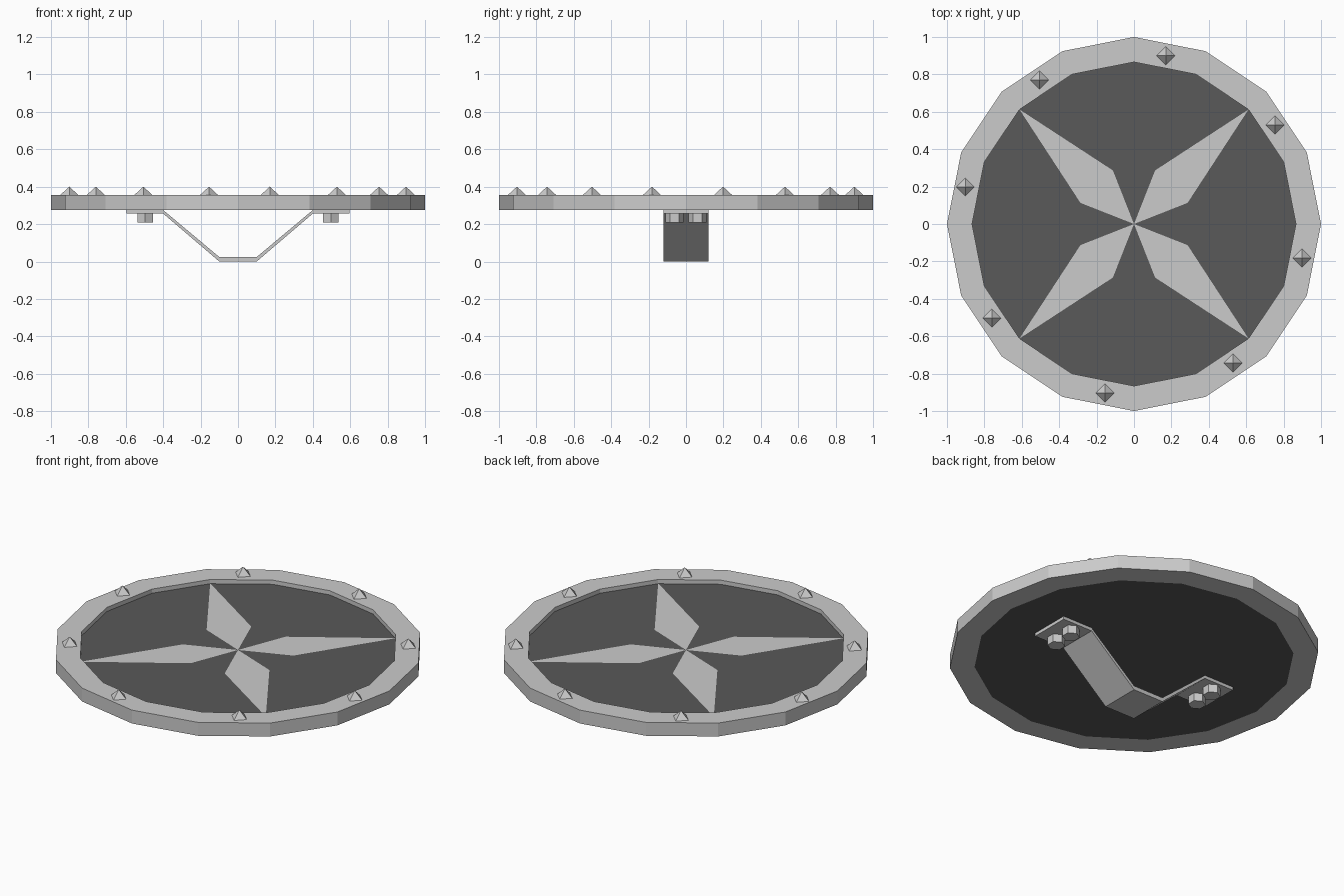
import bpy, bmesh
from math import cos, sin, pi

if "Cube" in bpy.data.objects:
    bpy.data.objects.remove(bpy.data.objects["Cube"])


def material(name, grey):
    m = bpy.data.materials.new(name)
    m.use_nodes = True
    colour = (grey, grey, grey, 1)
    m.diffuse_color = colour
    m.node_tree.nodes["Principled BSDF"].inputs["Base Color"].default_value = colour
    return m


STEEL = material("light steel", 0.6)
DARK = material("dark panel", 0.1)


def finish(name, bm, mat):
    bmesh.ops.recalc_face_normals(bm, faces=bm.faces)
    mesh = bpy.data.meshes.new(name)
    bm.to_mesh(mesh)
    bm.free()
    mesh.materials.append(mat)
    obj = bpy.data.objects.new(name, mesh)
    bpy.context.collection.objects.link(obj)
    return obj


def cone(name, mat, sides, r_low, r_high, low, high, x=0, y=0, turn=0):
    """Prism, cone or pyramid with its first corner at the angle turn."""
    bm = bmesh.new()
    def loop(r, z):
        return [bm.verts.new((x + r * cos(turn + 2 * pi * i / sides),
                              y + r * sin(turn + 2 * pi * i / sides), z))
                for i in range(sides)]
    base = loop(r_low, low)
    top = loop(r_high, high) if r_high else [bm.verts.new((x, y, high))] * sides
    bm.faces.new(base)
    if r_high:
        bm.faces.new(top)
    for i in range(sides):
        j = (i + 1) % sides
        bm.faces.new([base[i], base[j], top[j], top[i]] if r_high
                     else [base[i], base[j], top[i]])
    return finish(name, bm, mat)


SIDES, INNER = 16, 0.866
BOTTOM, FACE, TOP = 0.275, 0.33, 0.355

# Rim: a square section swept round the sixteen-sided outline
bm = bmesh.new()
section = [(INNER, BOTTOM), (1, BOTTOM), (1, TOP), (INNER, TOP)]
rings = [[bm.verts.new((r * cos(2 * pi * i / SIDES), r * sin(2 * pi * i / SIDES), z))
          for r, z in section] for i in range(SIDES)]
for i in range(SIDES):
    a, b = rings[i], rings[(i + 1) % SIDES]
    for k in range(4):
        n = (k + 1) % 4
        bm.faces.new([a[k], b[k], b[n], a[n]])
finish("rim", bm, STEEL)

# Sunken panel
cone("panel", DARK, SIDES, INNER, INNER, BOTTOM, FACE)

# Four-pointed star: thin kite plates on the panel
bm = bmesh.new()
for q in range(4):
    kite = []
    for radius, offset in ((0, 0), (0.308, -0.41), (INNER, 0), (0.308, 0.41)):
        angle = pi / 4 + q * pi / 2 + offset
        kite.append(bm.verts.new((radius * cos(angle), radius * sin(angle), FACE + 0.002)))
    bm.faces.new(kite)
finish("star", bm, STEEL)

# Pyramid studs round the rim
studs = [(0.17, 0.9), (0.754, 0.529), (0.898, -0.182), (0.529, -0.743),
         (-0.155, -0.904), (-0.76, -0.503), (-0.902, 0.198), (-0.506, 0.77)]
for i, (x, y) in enumerate(studs):
    cone(f"stud_{i + 1}", STEEL, 4, 0.049, 0, TOP, 0.4, x, y)

# Bent strap handle underneath: a mirrored profile given width
half = [(0.1, 0.0), (0.4, 0.256), (0.597, 0.256), (0.597, BOTTOM), (0.4, BOTTOM), (0.1, 0.024)]
bm = bmesh.new()
WIDTH = 0.24
segments = [(half[0], half[1], half[4], half[5]), (half[1], half[2], half[3], half[4])]
quads = [[(s * x, z) for x, z in seg] for s in (1, -1) for seg in segments]
quads.append([(-0.1, 0.0), half[0], half[5], (-0.1, 0.024)])
for quad in quads:
    bm.faces.new([bm.verts.new((x, -WIDTH / 2, z)) for x, z in quad])
bmesh.ops.remove_doubles(bm, verts=bm.verts, dist=0.0001)
extruded = bmesh.ops.extrude_face_region(bm, geom=bm.faces[:], use_keep_orig=True)
moved = [v for v in extruded["geom"] if isinstance(v, bmesh.types.BMVert)]
bmesh.ops.translate(bm, verts=moved, vec=(0, WIDTH, 0))
finish("handle_strap", bm, STEEL)

# Hexagonal bolts through the strap ends
for side, x in (("left", 0.497), ("right", -0.497)):
    for end, y in (("front", -0.062), ("back", 0.062)):
        cone(f"bolt_{side}_{end}", STEEL, 6, 0.048, 0.048, 0.208, 0.257, x, y, pi / 2)
